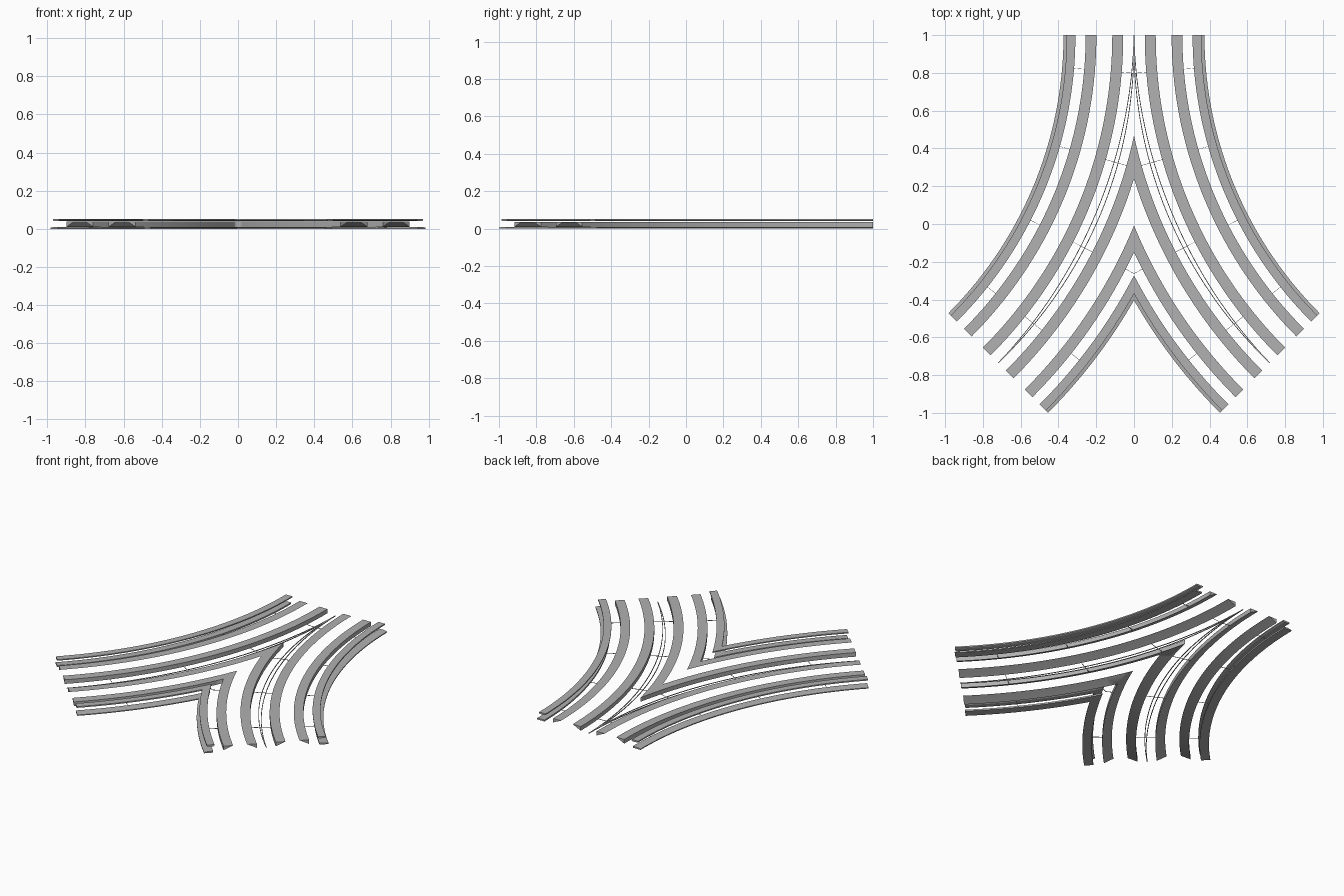
import bpy, bmesh, math

if "Cube" in bpy.data.objects:
    bpy.data.objects.remove(bpy.data.objects["Cube"], do_unlink=True)

CENTRE = 2.455        # distance from the junction axis to each curve centre
SWEEP = math.pi / 4
STEPS = 36


def make_material(name, level):
    mat = bpy.data.materials.new(name)
    mat.use_nodes = True
    colour = (level, level, level, 1)
    mat.diffuse_color = colour
    node = next(n for n in mat.node_tree.nodes if n.type == "BSDF_PRINCIPLED")
    node.inputs["Base Color"].default_value = colour
    node.inputs["Roughness"].default_value = 0.7
    return mat


steel = make_material("steel grey", 0.44)


def place(offset, z, angle):
    """Point on the left branch: offset across the track, angle along it."""
    r = CENTRE + offset
    return (r * math.cos(angle) - CENTRE, 1 - r * math.sin(angle), z)


def sweep(bm, profile, start=0.0, end=SWEEP, steps=STEPS, bow=0.0):
    """Sweep a closed (offset, height) outline along the curve."""
    rings = []
    for i in range(steps + 1):
        t = i / steps
        shift = bow * math.sin(math.pi * t)
        a = start + (end - start) * t
        rings.append([bm.verts.new(place(d + shift, z, a)) for d, z in profile])
    n = len(profile)
    for r0, r1 in zip(rings, rings[1:]):
        for k in range(n):
            bm.faces.new((r0[k], r0[(k + 1) % n], r1[(k + 1) % n], r1[k]))
    bm.faces.new(rings[0])
    bm.faces.new(rings[-1])


def finish(name, bm):
    """Trim the branch at the axis and mirror it into the other branch."""
    bmesh.ops.recalc_face_normals(bm, faces=bm.faces[:])
    bmesh.ops.bisect_plane(bm, geom=bm.verts[:] + bm.edges[:] + bm.faces[:],
                           plane_co=(0, 0, 0), plane_no=(1, 0, 0), clear_outer=True)
    mesh = bpy.data.meshes.new(name)
    bm.to_mesh(mesh)
    bm.free()
    mesh.materials.append(steel)
    obj = bpy.data.objects.new(name, mesh)
    bpy.context.collection.objects.link(obj)
    mirror = obj.modifiers.new("other branch", "MIRROR")
    mirror.use_clip = True
    bpy.ops.object.select_all(action="DESELECT")
    obj.select_set(True)
    bpy.context.view_layer.objects.active = obj
    bpy.ops.object.shade_smooth_by_angle(angle=math.radians(20))


def box(d0, d1, z0, z1):
    return [(d0, z0), (d1, z0), (d1, z1), (d0, z1)]


# Side edging: a low foot strip and a separate raised top strip
foot = [(0.318, 0), (0.373, 0), (0.373, 0.006), (0.345, 0.010), (0.318, 0.010)]
top_strip = [(0.318, 0.041), (0.348, 0.041), (0.356, 0.044), (0.356, 0.052),
             (0.310, 0.052), (0.310, 0.045)]

# Running rails: flat top, upright outer side and sloping underside
inner_rail = [(0.057, 0.010), (0.057, 0.037), (0.115, 0.037), (0.105, 0.033)]
outer_rail = [(0.256, 0.010), (0.256, 0.037), (0.199, 0.037), (0.209, 0.033)]

for part, outline in (("foot_strip", foot), ("top_strip", top_strip),
                      ("inner_rail", inner_rail), ("outer_rail", outer_rail)):
    for side, sign in (("outer_curve", -1), ("inner_curve", 1)):
        bm = bmesh.new()
        sweep(bm, [(sign * d, z) for d, z in outline])
        finish(side + "_" + part, bm)

# Pair of fine guide strips that bow apart along the centre line
for side, sign in (("outer", -1), ("inner", 1)):
    bm = bmesh.new()
    sweep(bm, box(-0.002, 0.002, 0.006, 0.010), bow=sign * 0.012)
    finish(side + "_guide_strip", bm)

# Fine cross ties in the gaps, evenly spaced along the curve
bm = bmesh.new()
for i in range(4):
    a = math.radians(4.7 + 11.25 * i)
    for d0, d1 in ((-0.318, -0.256), (-0.057, 0.057), (0.256, 0.318)):
        sweep(bm, box(d0, d1, 0.007, 0.010), a - 0.0004, a + 0.0004, 1)
finish("cross_ties", bm)
